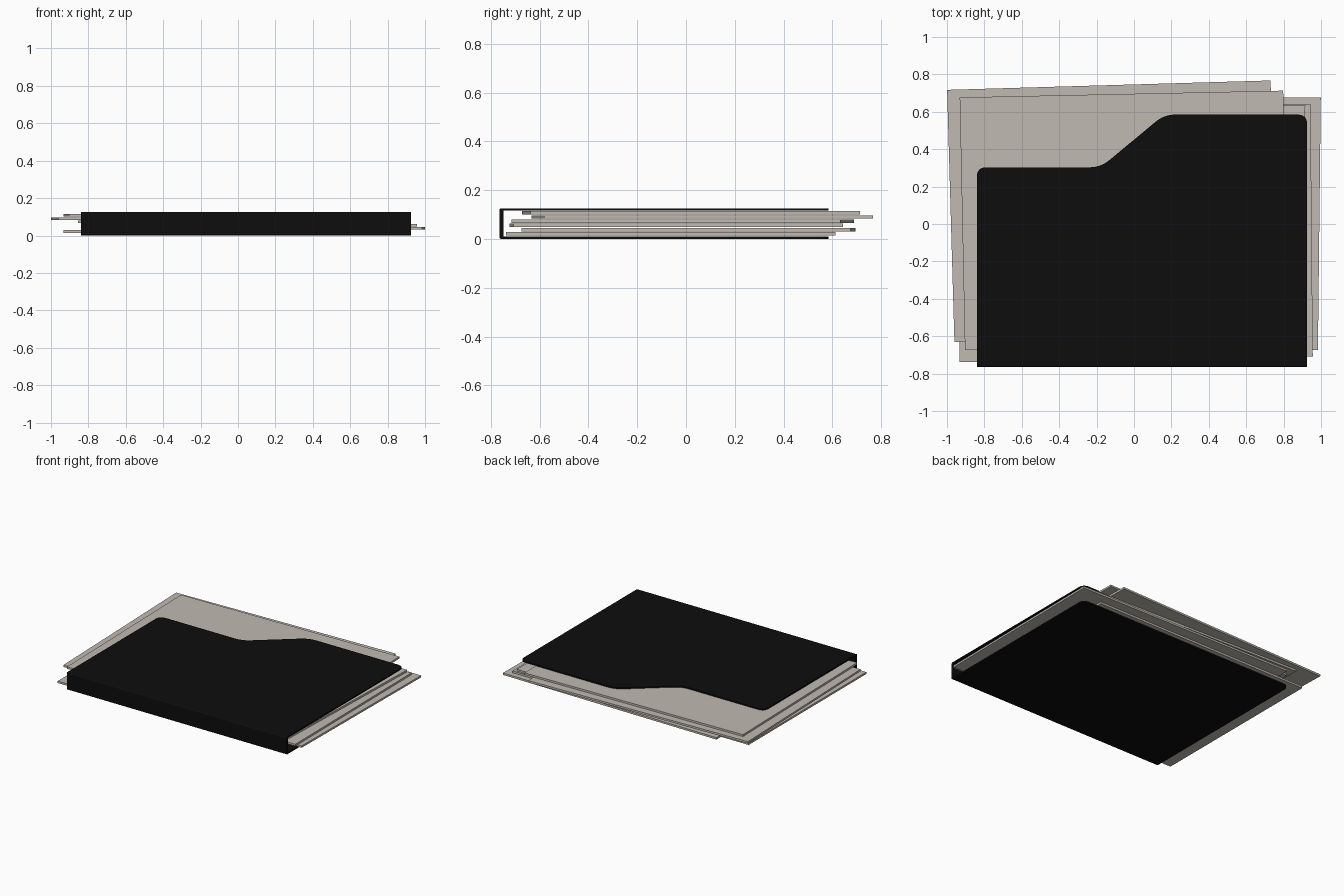
import bpy, bmesh
from math import radians
from mathutils import Vector

if "Cube" in bpy.data.objects:
    bpy.data.objects.remove(bpy.data.objects["Cube"])


def material(name, rgb):
    m = bpy.data.materials.new(name)
    m.diffuse_color = (*rgb, 1)
    m.use_nodes = True
    m.node_tree.nodes["Principled BSDF"].inputs["Base Color"].default_value = m.diffuse_color
    return m


BLACK = material("black_card", (0.004, 0.004, 0.004))
PAPER = material("paper", (0.53, 0.49, 0.44))


def rounded(points, segments=6):
    """Outline from (x, y, fillet length) corners."""
    out = []
    n = len(points)
    for i, (x, y, r) in enumerate(points):
        p = Vector((x, y))
        if r == 0:
            out.append(p)
            continue
        a = p + (Vector(points[i - 1][:2]) - p).normalized() * r
        b = p + (Vector(points[(i + 1) % n][:2]) - p).normalized() * r
        for k in range(segments + 1):
            t = k / segments
            out.append(a * (1 - t) ** 2 + p * 2 * t * (1 - t) + b * t * t)
    return out


def extrude(name, coords, direction, mat):
    """Solid made by extruding a closed 3D outline."""
    bm = bmesh.new()
    face = bm.faces.new([bm.verts.new(c) for c in coords])
    new = bmesh.ops.extrude_face_region(bm, geom=[face])["geom"]
    bmesh.ops.translate(bm, vec=direction,
                        verts=[v for v in new if isinstance(v, bmesh.types.BMVert)])
    bmesh.ops.recalc_face_normals(bm, faces=bm.faces)
    mesh = bpy.data.meshes.new(name)
    bm.to_mesh(mesh)
    bm.free()
    mesh.materials.append(mat)
    obj = bpy.data.objects.new(name, mesh)
    bpy.context.collection.objects.link(obj)
    return obj


LEFT, RIGHT, FRONT, BACK = -0.84, 0.925, -0.765, 0.585
HEIGHT, CARD, FOLD = 0.126, 0.01, -0.748

# Back cover: full rectangle with two rounded corners
back = rounded([(LEFT, FOLD, 0), (RIGHT, FOLD, 0), (RIGHT, BACK, 0.05), (LEFT, BACK, 0.05)])
extrude("back_cover", [(p.x, p.y, 0) for p in back], (0, 0, CARD), BLACK)

# Front cover: sloped step forming the tab
front = rounded([(LEFT, FOLD, 0), (RIGHT, FOLD, 0), (RIGHT, BACK, 0.05),
                 (0.162, BACK, 0.06), (-0.178, 0.303, 0.06), (LEFT, 0.303, 0.05)])
extrude("front_cover", [(p.x, p.y, HEIGHT - CARD) for p in front], (0, 0, CARD), BLACK)

# Spine: strip with softened outer folds
spine = rounded([(FRONT, 0, 0.01), (FOLD, 0, 0), (FOLD, HEIGHT, 0), (FRONT, HEIGHT, 0.01)], 4)
extrude("spine", [(LEFT, p.x, p.y) for p in spine], (RIGHT - LEFT, 0, 0), BLACK)

# Loose sheets, bottom to top: centre x, centre y, turn in degrees
W, D, T = 0.865, 0.675, 0.0138
SHEETS = [(-0.067, -0.063, 0), (0.126, 0.010, -0.65), (0.085, -0.040, 0.5),
          (0.030, -0.014, -1.8), (-0.115, 0.0675, 1.66), (-0.053, 0.020, 1.2)]
for i, (x, y, turn) in enumerate(SHEETS):
    sheet = extrude(f"paper_sheet_{i + 1}", [(-W, -D, 0), (W, -D, 0), (W, D, 0), (-W, D, 0)],
                    (0, 0, T), PAPER)
    sheet.location = (x, y, 0.0145 + 0.0172 * i)
    sheet.rotation_euler.z = radians(turn)
